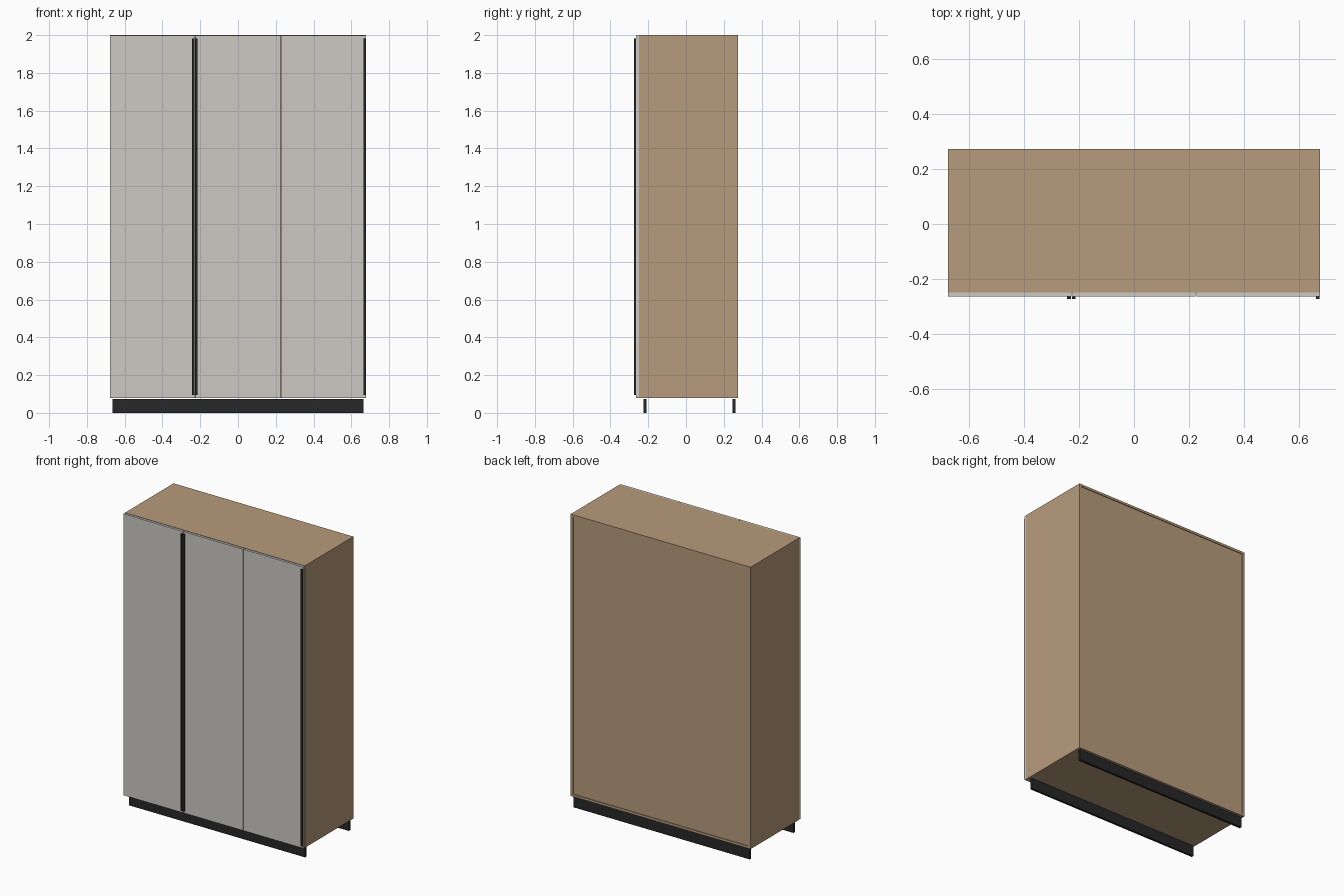
import bpy
import bmesh
from mathutils import Matrix, Vector

if "Cube" in bpy.data.objects:
    bpy.data.objects.remove(bpy.data.objects["Cube"])


def material(name, rgb):
    m = bpy.data.materials.new(name)
    m.diffuse_color = (*rgb, 1)
    m.use_nodes = True
    m.node_tree.nodes["Principled BSDF"].inputs["Base Color"].default_value = m.diffuse_color
    return m


WOOD = material("wood", (0.47, 0.33, 0.20))
GREY = material("door_grey", (0.61, 0.59, 0.56))
BLACK = material("black", (0.02, 0.02, 0.02))


def box(name, x, y, z, mat):
    lo, hi = Vector((x[0], y[0], z[0])), Vector((x[1], y[1], z[1]))
    bm = bmesh.new()
    bmesh.ops.create_cube(bm, size=1, matrix=Matrix.Translation((lo + hi) / 2)
                          @ Matrix.Diagonal((*(hi - lo), 1)))
    mesh = bpy.data.meshes.new(name)
    bm.to_mesh(mesh)
    bm.free()
    mesh.materials.append(mat)
    obj = bpy.data.objects.new(name, mesh)
    bpy.context.collection.objects.link(obj)
    return obj


W, T = 0.678, 0.016              # half width, panel thickness
FRONT, BACK = -0.249, 0.274      # carcass depth
Z0, Z1 = 0.078, 2.0              # carcass height
SPLIT = 0.226                    # door joint position
depth = (FRONT, BACK)
inner = (-W + T, W - T)

# Carcass: sides, top, bottom, recessed back and inner divider
box("left_side", (-W, -W + T), depth, (Z0, Z1), WOOD)
box("right_side", (W - T, W), depth, (Z0, Z1), WOOD)
box("top_panel", inner, depth, (Z1 - T, Z1), WOOD)
box("bottom_panel", inner, depth, (Z0, Z0 + T), WOOD)
box("back_panel", inner, (BACK - 0.010, BACK - 0.005), (Z0 + T, Z1 - T), WOOD)
box("divider", (SPLIT - T / 2, SPLIT + T / 2), (FRONT, BACK - 0.010),
    (Z0 + T, Z1 - T), WOOD)

# Three doors with narrow gaps
GAP = 0.002
edges = [-W, -SPLIT, SPLIT, W]
for name, a, b in zip(("left_door", "middle_door", "right_door"), edges, edges[1:]):
    box(name, (a + (GAP if a > -W else 0), b - (GAP if b < W else 0)),
        (-0.265, FRONT - 0.001), (Z0 + 0.002, Z1 - 0.002), GREY)

# Full-height handle strips on the opening edges
for name, x in (("left_handle", -0.237), ("middle_handle", -0.220),
                ("right_handle", 0.670)):
    box(name, (x - 0.0065, x + 0.0065), (-0.274, -0.265), (0.095, 1.983), BLACK)

# Plinth boards
for name, y in (("front_plinth", -0.218), ("back_plinth", 0.254)):
    box(name, (-0.664, 0.664), (y - 0.008, y + 0.008), (0, Z0 - 0.004), BLACK)
